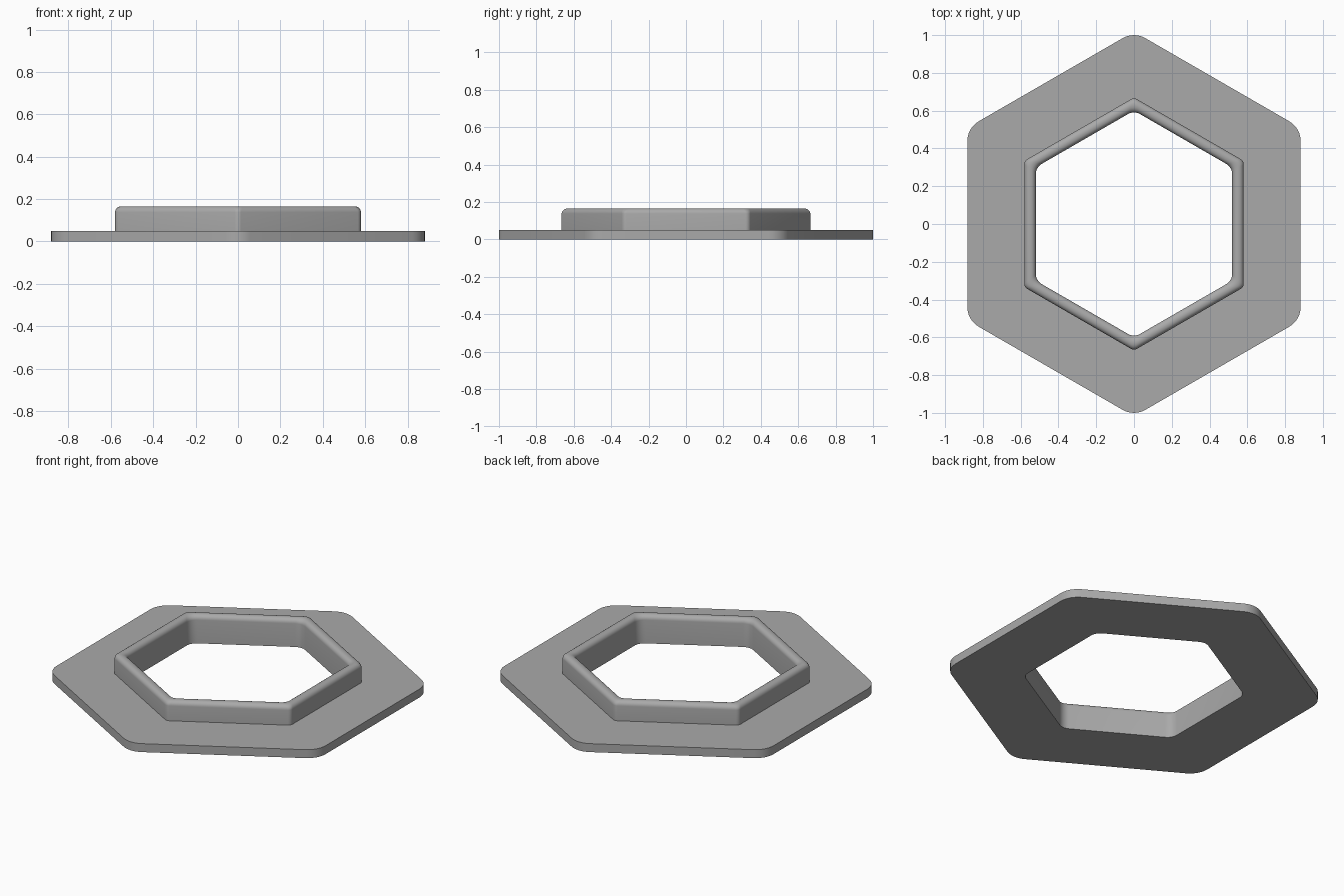
import bpy, bmesh, math

if "Cube" in bpy.data.objects:
    bpy.data.objects.remove(bpy.data.objects["Cube"])

STEPS = 6  # segments per rounded hexagon corner


def hex_loop(bm, apothem, fillet, z):
    """Hexagon with rounded corners, points towards +y and -y."""
    loop = []
    centre = (apothem - fillet) / math.cos(math.pi / 6)
    for k in range(6):
        corner = math.radians(30 + 60 * k)
        for s in range(STEPS + 1):
            a = corner + math.radians(-30 + 60 * s / STEPS)
            loop.append(bm.verts.new((centre * math.cos(corner) + fillet * math.cos(a),
                                      centre * math.sin(corner) + fillet * math.sin(a), z)))
    return loop


# Cross-section as (apothem, corner radius, height): flat plate, then raised rim
BASE, TOP, ROUND = 0.05, 0.166, 0.028
OUT, INN = 0.58, 0.52
section = [(INN, 0.065, 0), (0.882, 0.12, 0), (0.882, 0.12, BASE), (OUT, 0.03, BASE)]

# Rolled top edge of the rim
for i in range(7):
    a = math.radians(15 * i)
    section.append((OUT - ROUND * (1 - math.cos(a)), 0.03 + 0.015 * i / 6,
                    TOP - ROUND + ROUND * math.sin(a)))
for i in range(7):
    a = math.radians(90 - 15 * i)
    section.append((INN + ROUND * (1 - math.cos(a)), 0.048 + 0.017 * i / 6,
                    TOP - ROUND + ROUND * math.sin(a)))

# Skin the loops into one closed body
bm = bmesh.new()
loops = [hex_loop(bm, *p) for p in section]
for a, b in zip(loops, loops[1:] + loops[:1]):
    n = len(a)
    for i in range(n):
        j = (i + 1) % n
        bm.faces.new((a[i], a[j], b[j], b[i]))
bmesh.ops.recalc_face_normals(bm, faces=bm.faces)
mesh = bpy.data.meshes.new("hexagonal_flange")
bm.to_mesh(mesh)
bm.free()

flange = bpy.data.objects.new("hexagonal_flange", mesh)
bpy.context.collection.objects.link(flange)
grey = bpy.data.materials.new("plain grey")
grey.diffuse_color = (0.4, 0.4, 0.4, 1)
grey.use_nodes = True
grey.node_tree.nodes["Principled BSDF"].inputs["Base Color"].default_value = grey.diffuse_color
mesh.materials.append(grey)

bpy.context.view_layer.objects.active = flange
flange.select_set(True)
bpy.ops.object.shade_smooth_by_angle(angle=math.radians(35))
